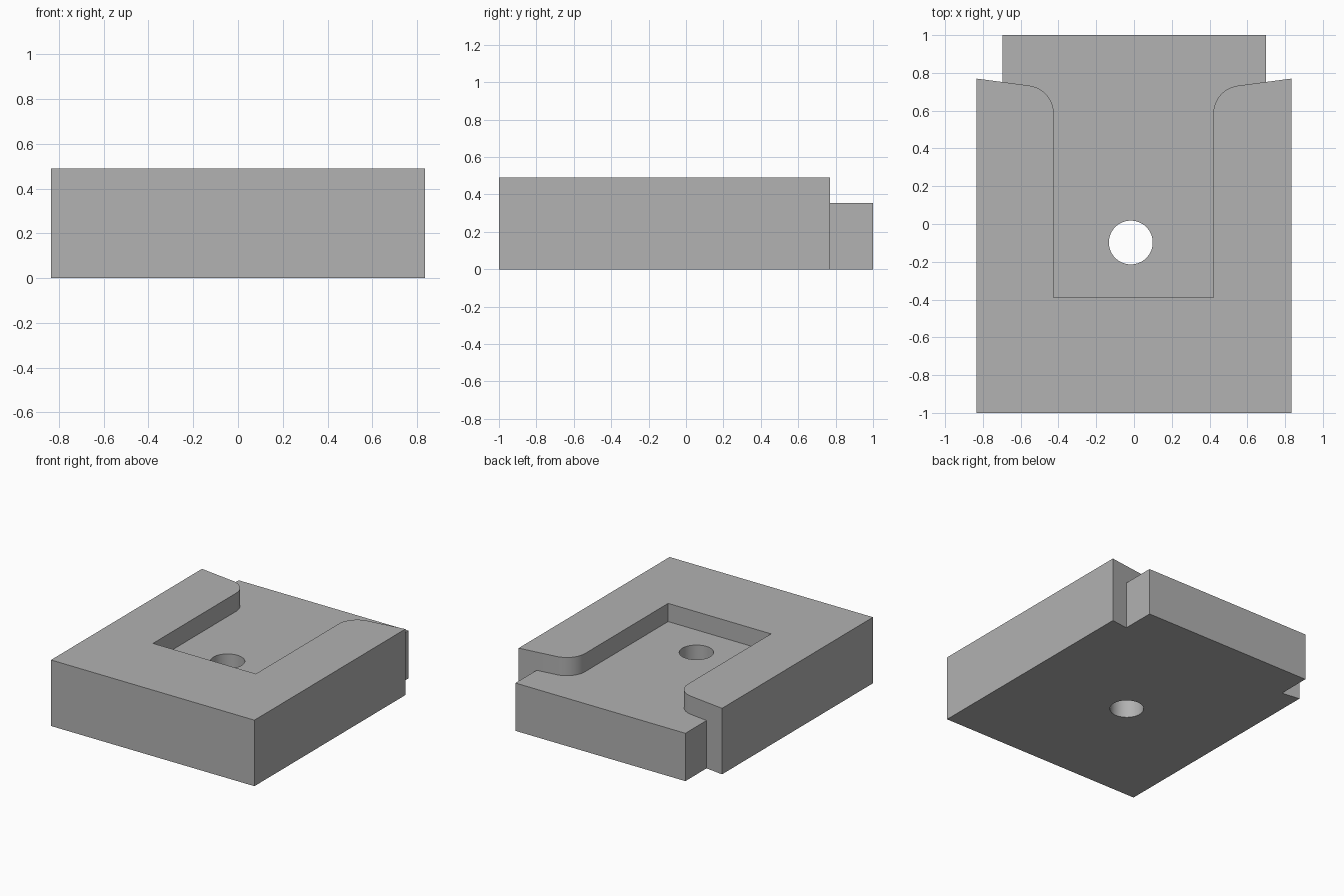
import bpy, bmesh
from math import radians, tan, cos, sin, atan
from mathutils import Vector

cube = bpy.data.objects.get("Cube")
if cube:
    bpy.data.objects.remove(cube, do_unlink=True)

TOP, FLOOR = 0.49, 0.355     # heights of the rim and the recessed floor
HALF, ARM_Y = 0.835, 0.77    # half width, and back end of the arms
SLOPE = atan(0.133)          # slant of the arm ends
RADIUS = 0.15                # rounding of the arm corners

grey = bpy.data.materials.new("plain grey")
grey.use_nodes = True
grey.diffuse_color = (0.445, 0.445, 0.445, 1)
grey.node_tree.nodes["Principled BSDF"].inputs["Base Color"].default_value = grey.diffuse_color


def slant_y(x):
    return ARM_Y - (HALF - abs(x)) * tan(SLOPE)


def arm_edge(side, wall_x, tab_x, steps=14):
    """Inner edge of one arm, from the tab to the pocket's front corner."""
    turn = radians(90) - SLOPE
    start_y = slant_y(wall_x) - RADIUS * tan(turn / 2)
    pts = [(side * tab_x, slant_y(tab_x))]
    for i in range(steps, -1, -1):
        a = turn * i / steps
        pts.append((side * (wall_x + RADIUS * (1 - cos(a))), start_y + RADIUS * sin(a)))
    return pts + [(side * wall_x, -0.39)]


# Plan outlines
inner = arm_edge(1, 0.42, 0.70) + arm_edge(-1, 0.425, 0.695)[::-1]
right, left = inner[0], inner[-1]
outer = [(-HALF, ARM_Y), (-HALF, -1), (HALF, -1), (HALF, ARM_Y)]
tab = [(left[0], 1), (right[0], 1)]

bm = bmesh.new()


def face(points):
    bm.faces.new([bm.verts.new(p) for p in points])


def flat(points, z):
    face([(x, y, z) for x, y in points])


def walls(points, z0, z1):
    for a, b in zip(points, points[1:]):
        face([(*a, z0), (*b, z0), (*b, z1), (*a, z1)])


# Block with raised U-shaped rim, recessed floor and rear tab
flat(outer + inner, TOP)
flat(inner + tab, FLOOR)
flat(outer + [right] + tab[::-1] + [left], 0)
walls(outer, 0, TOP)
walls(inner, FLOOR, TOP)
walls([left] + tab + [right], 0, FLOOR)
for end, corner in ((left, outer[0]), (right, outer[-1])):
    face([(*corner, 0), (*end, 0), (*end, FLOOR), (*end, TOP), (*corner, TOP)])
bmesh.ops.remove_doubles(bm, verts=bm.verts[:], dist=0.0001)
bmesh.ops.recalc_face_normals(bm, faces=bm.faces[:])

mesh = bpy.data.meshes.new("recessed_block")
bm.to_mesh(mesh)
bm.free()
mesh.materials.append(grey)
block = bpy.data.objects.new("recessed_block", mesh)
bpy.context.collection.objects.link(block)

# Round through hole
bpy.ops.mesh.primitive_cylinder_add(vertices=64, radius=0.116, depth=1, location=(-0.017, -0.098, 0.2))
cutter = bpy.context.object
cutter.name = "hole_cutter"
cutter.hide_render = True
cutter.data.materials.append(grey)
cut = block.modifiers.new("hole", 'BOOLEAN')
cut.operation, cut.solver, cut.object = 'DIFFERENCE', 'EXACT', cutter

bpy.ops.object.select_all(action='DESELECT')
block.select_set(True)
bpy.context.view_layer.objects.active = block
bpy.ops.object.modifier_apply(modifier="hole")
bpy.data.objects.remove(cutter, do_unlink=True)
bpy.ops.object.shade_smooth_by_angle(angle=radians(30))
